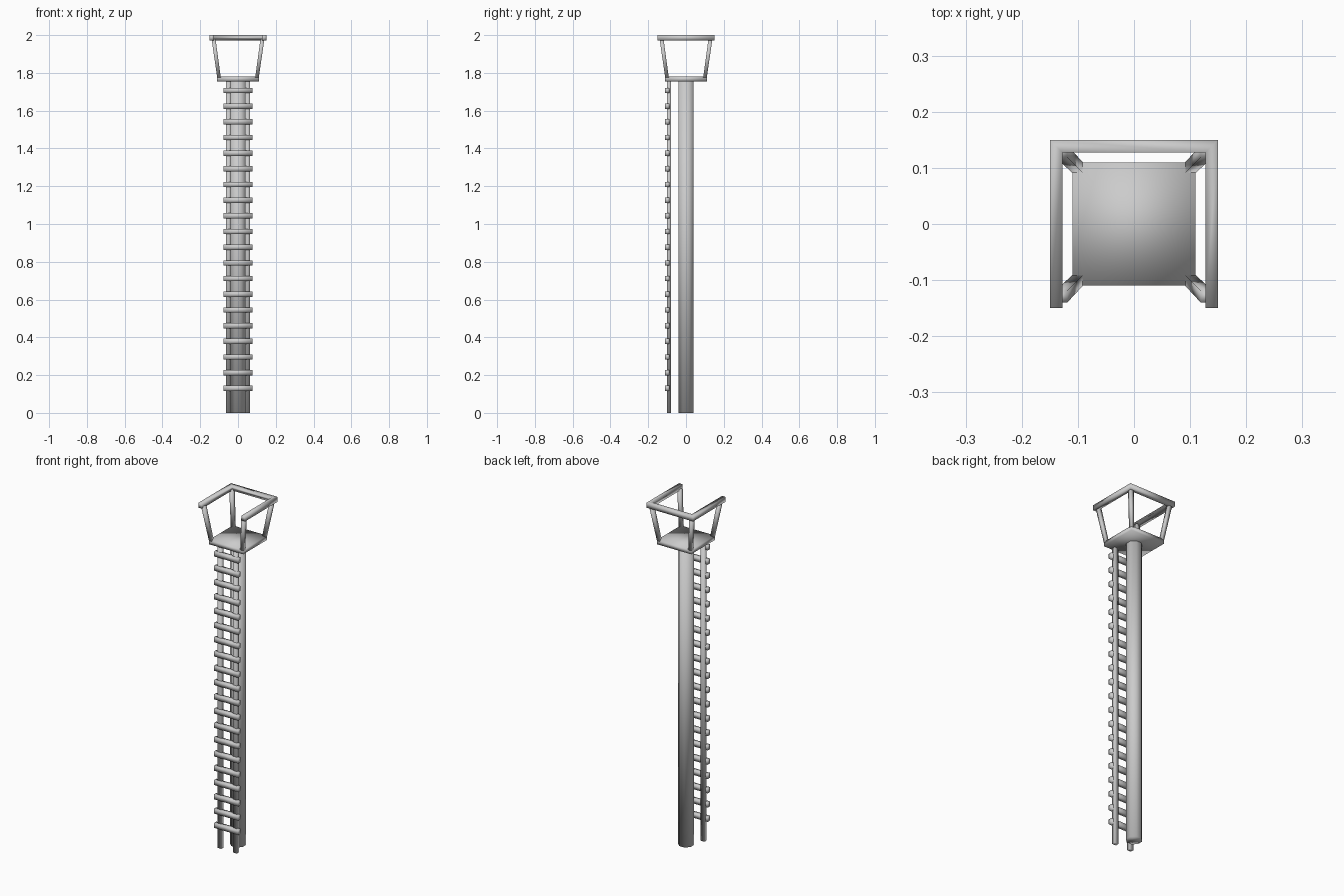
import bpy, bmesh, math

if "Cube" in bpy.data.objects:
    bpy.data.objects.remove(bpy.data.objects["Cube"])

HEX = [(0, 1, 2, 3), (7, 6, 5, 4), (0, 4, 5, 1), (1, 5, 6, 2), (2, 6, 7, 3), (3, 7, 4, 0)]


def make(name, verts, faces):
    me = bpy.data.meshes.new(name)
    me.from_pydata(verts, [], faces)
    bm = bmesh.new()
    bm.from_mesh(me)
    bmesh.ops.recalc_face_normals(bm, faces=bm.faces)
    bm.to_mesh(me)
    bm.free()
    me.polygons.foreach_set("use_smooth", [True] * len(me.polygons))
    ob = bpy.data.objects.new(name, me)
    bpy.context.collection.objects.link(ob)
    return ob


def rect(x0, x1, y0, y1, z):
    return [(x0, y0, z), (x1, y0, z), (x1, y1, z), (x0, y1, z)]


def box(name, x0, x1, y0, y1, z0, z1):
    return make(name, rect(x0, x1, y0, y1, z0) + rect(x0, x1, y0, y1, z1), HEX)


def prism(name, outline, z0, z1):
    n = len(outline)
    verts = [(x, y, z) for z in (z0, z1) for x, y in outline]
    sides = [(i, (i + 1) % n, n + (i + 1) % n, n + i) for i in range(n)]
    return make(name, verts, sides + [tuple(range(n)), tuple(range(n, 2 * n))])


# Octagonal main pole
r = 0.04 / math.cos(math.pi / 8)
angles = [math.pi / 8 + i * math.pi / 4 for i in range(8)]
prism("pole", [(r * math.cos(a), r * math.sin(a)) for a in angles], 0, 1.757)

# Ladder rails and rungs on the front
for s, side in ((-1, "left"), (1, "right")):
    box(side + "_ladder_rail", s * 0.05 - 0.0125, s * 0.05 + 0.0125, -0.1, -0.08, 0, 1.757)
for i in range(20):
    z = 0.13 + i * 0.083
    box("ladder_rung", -0.078, 0.078, -0.11, -0.088, z - 0.014, z + 0.014)

# Lookout platform
box("platform", -0.11, 0.11, -0.11, 0.11, 1.755, 1.78)

# Outward-leaning corner posts
for sx in (-1, 1):
    for sy in (-1, 1):
        low = rect(sx * 0.091, sx * 0.11, sy * 0.091, sy * 0.11, 1.775)
        high = rect(sx * 0.119, sx * 0.14, sy * 0.119, sy * 0.14, 1.98)
        make("corner_post", low + high, HEX)

# U-shaped handrail, open above the ladder; quads meet in mitred back corners
o, i = 0.15, 0.127
outline = [(-o, -o), (-o, o), (o, o), (o, -o), (i, -o), (i, i), (-i, i), (-i, -o)]
verts = [(x, y, z) for z in (1.972, 2.0) for x, y in outline]
faces = [(k, (k + 1) % 8, 8 + (k + 1) % 8, 8 + k) for k in range(8)]
for b in (0, 8):
    faces += [tuple(b + v for v in f) for f in ((0, 1, 6, 7), (1, 2, 5, 6), (2, 3, 4, 5))]
make("handrail", verts, faces)
